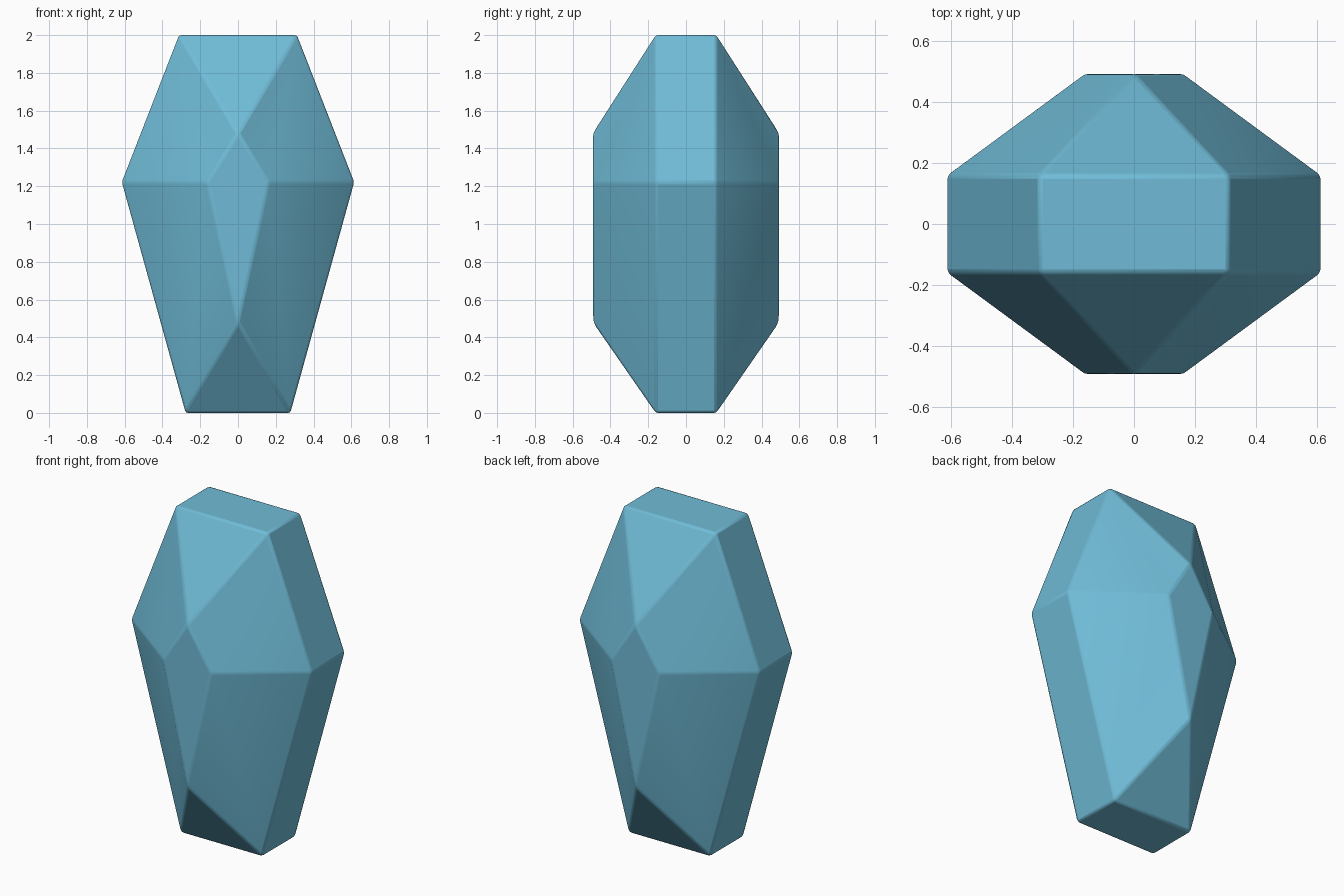
import bpy, bmesh

if "Cube" in bpy.data.objects:
    bpy.data.objects.remove(bpy.data.objects["Cube"])

Y_IN, Y_OUT = 0.16, 0.493
bm = bmesh.new()
V = lambda x, y, z: bm.verts.new((x, y, z))

# Corner rows: top, waist and base, each a rectangle keyed by x and y side
rows = {}
for name, hx, z in (("top", 0.312, 2.0), ("mid", 0.615, 1.222), ("base", 0.277, 0.0)):
    for sx in (-1, 1):
        for sy in (-1, 1):
            rows[name, sx, sy] = V(sx * hx, sy * Y_IN, z)


def face(*vs):
    bm.faces.new(vs)


# Flat caps
for name in ("top", "base"):
    face(*[rows[name, sx, sy] for sx, sy in ((-1, -1), (1, -1), (1, 1), (-1, 1))])

# Narrow end facets
for sx in (-1, 1):
    for a, b in (("top", "mid"), ("mid", "base")):
        face(rows[a, sx, -1], rows[a, sx, 1], rows[b, sx, 1], rows[b, sx, -1])

# Front and back: raised kite with facets around it
for sy in (-1, 1):
    tips = {"top": V(0, sy * Y_OUT, 1.48), "base": V(0, sy * Y_OUT, 0.48)}
    side = {sx: V(sx * 0.163, sy * Y_OUT, 1.222) for sx in (-1, 1)}
    face(tips["top"], side[1], tips["base"], side[-1])
    for end in ("top", "base"):
        face(rows[end, -1, sy], rows[end, 1, sy], tips[end])
        for sx in (-1, 1):
            face(rows[end, sx, sy], rows["mid", sx, sy], side[sx], tips[end])

bmesh.ops.recalc_face_normals(bm, faces=bm.faces)
mesh = bpy.data.meshes.new("crystal")
bm.to_mesh(mesh)
bm.free()
crystal = bpy.data.objects.new("crystal", mesh)
bpy.context.collection.objects.link(crystal)

# Slightly softened edges
bevel = crystal.modifiers.new("soft_edges", "BEVEL")
bevel.width = 0.012
bevel.segments = 2
bevel.limit_method = "ANGLE"
bevel.angle_limit = 0.17

bpy.context.view_layer.objects.active = crystal
crystal.select_set(True)
bpy.ops.object.shade_smooth_by_angle(angle=0.52)

# Blue material
mat = bpy.data.materials.new("blue_crystal")
mat.diffuse_color = (0.16, 0.5, 0.68, 1)
mat.use_nodes = True
mat.node_tree.nodes["Principled BSDF"].inputs["Base Color"].default_value = mat.diffuse_color
mesh.materials.append(mat)
